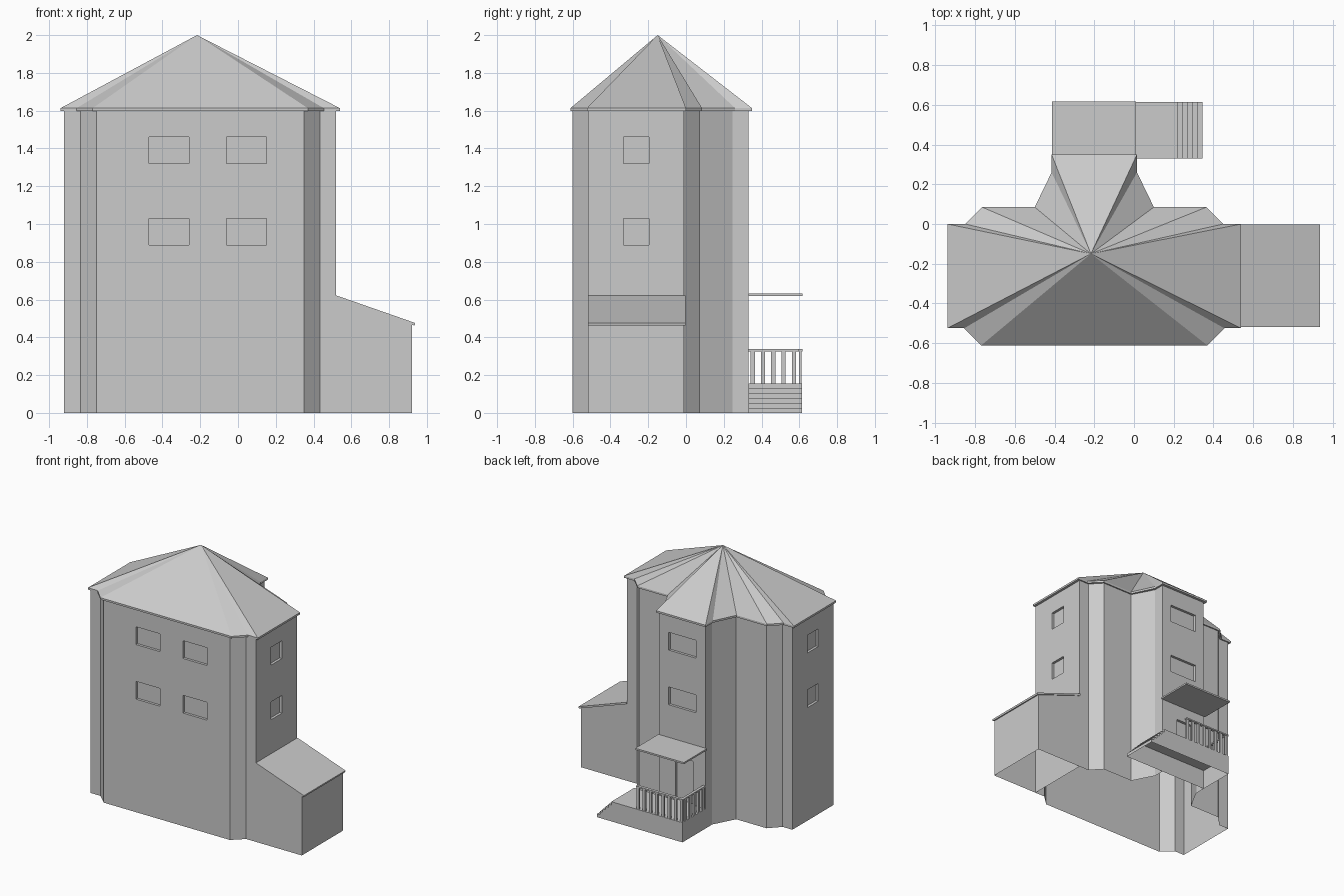
import bpy, bmesh
from mathutils import Vector

cube = bpy.data.objects.get("Cube")
if cube:
    bpy.data.objects.remove(cube, do_unlink=True)

# One plain colour for the whole building
grey = bpy.data.materials.new("plain_grey")
grey.use_nodes = True
GREY = (0.6, 0.6, 0.6, 1)
grey.diffuse_color = GREY
grey.node_tree.nodes["Principled BSDF"].inputs["Base Color"].default_value = GREY

CX = -0.2  # symmetry axis of the tower


def finish(bm, name):
    bmesh.ops.recalc_face_normals(bm, faces=bm.faces[:])
    mesh = bpy.data.meshes.new(name)
    bm.to_mesh(mesh)
    bm.free()
    mesh.materials.append(grey)
    obj = bpy.data.objects.new(name, mesh)
    bpy.context.collection.objects.link(obj)
    return obj


def extrude_outline(bm, points, offset):
    """Closed prism from a planar outline."""
    face = bm.faces.new([bm.verts.new(p) for p in points])
    new = bmesh.ops.extrude_face_region(bm, geom=[face])["geom"]
    top = [v for v in new if isinstance(v, bmesh.types.BMVert)]
    bmesh.ops.translate(bm, verts=top, vec=Vector(offset))


def add_box(bm, x0, x1, y0, y1, z0, z1):
    outline = [(x0, y0, z0), (x1, y0, z0), (x1, y1, z0), (x0, y1, z0)]
    extrude_outline(bm, outline, (0, 0, z1 - z0))


def mirrored(half, z):
    right = [(CX + x, y, z) for x, y in half]
    left = [(CX - x, y, z) for x, y in reversed(half)]
    return right + left


def open_bottom(mesh):
    bm = bmesh.new()
    bm.from_mesh(mesh)
    low = [f for f in bm.faces if all(v.co.z < 0.001 for v in f.verts)]
    bmesh.ops.delete(bm, geom=low, context="FACES")
    bm.to_mesh(mesh)
    bm.free()


# Tower walls
wall_half = [(0.55, -0.60), (0.635, -0.52), (0.72, -0.52), (0.72, -0.01),
             (0.635, -0.01), (0.555, 0.075), (0.29, 0.075), (0.2, 0.245), (0.2, 0.33)]
bm = bmesh.new()
extrude_outline(bm, mirrored(wall_half, 0), (0, 0, 1.6))
walls = finish(bm, "tower_walls")

# Window and door recesses
DEPTH = 0.02
bm = bmesh.new()
for z0, z1 in ((0.89, 1.03), (1.32, 1.46)):
    for x0 in (-0.47, -0.06):
        add_box(bm, x0, x0 + 0.21, -0.7, -0.60 + DEPTH, z0, z1)
    add_box(bm, 0.52 - DEPTH, 0.6, -0.33, -0.195, z0, z1)
    add_box(bm, -1.0, -0.92 + DEPTH, -0.33, -0.195, z0, z1)
    add_box(bm, -0.32, -0.08, 0.33 - DEPTH, 0.4, z0, z1)
add_box(bm, -0.29, -0.14, 0.33 - DEPTH, 0.4, 0.155, 0.50)
cutter = finish(bm, "recess_cutter")
cutter.hide_render = True

cut = walls.modifiers.new("recesses", "BOOLEAN")
cut.operation = "DIFFERENCE"
cut.solver = "EXACT"
cut.object = cutter
bpy.context.view_layer.update()
graph = bpy.context.evaluated_depsgraph_get()
cut_mesh = bpy.data.meshes.new_from_object(walls.evaluated_get(graph))
walls.modifiers.clear()
walls.data = cut_mesh
bpy.data.objects.remove(cutter, do_unlink=True)
open_bottom(walls.data)

# Main roof: thin eave with facets meeting at one peak
roof_half = [(0.57, -0.612), (0.655, -0.525), (0.74, -0.525), (0.74, 0),
             (0.65, 0), (0.565, 0.085), (0.30, 0.085), (0.215, 0.26), (0.215, 0.35)]
bm = bmesh.new()
extrude_outline(bm, mirrored(roof_half, 1.598), (0, 0, 0.015))
cap = max(bm.faces, key=lambda f: f.calc_center_median().z)
peak = bmesh.ops.poke(bm, faces=[cap])["verts"][0]
peak.co = (-0.217, -0.15, 2.0)
finish(bm, "main_roof")

# Side annex with a lean-to roof
bm = bmesh.new()
extrude_outline(bm, [(0.52, -0.52, 0), (0.92, -0.52, 0), (0.92, -0.52, 0.47),
                     (0.52, -0.52, 0.61)], (0, 0.51, 0))
open_bottom(finish(bm, "annex_walls").data)

bm = bmesh.new()
extrude_outline(bm, [(0.52, -0.52, 0.607), (0.935, -0.52, 0.462),
                     (0.938, -0.52, 0.476), (0.52, -0.52, 0.622)], (0, 0.518, 0))
finish(bm, "annex_roof")

# Porch deck with a flight of steps
STEPS, RUN, DECK = 6, 0.025, 0.155
profile = [(-0.40, 0.33, 0), (0.345, 0.33, 0)]
for i in range(STEPS):
    x, z = 0.345 - i * RUN, (i + 1) * DECK / STEPS
    profile += [(x, 0.33, z), (x - RUN, 0.33, z)]
profile[-1] = (-0.40, 0.33, DECK)
bm = bmesh.new()
extrude_outline(bm, profile, (0, 0.285, 0))
open_bottom(finish(bm, "porch_deck_and_steps").data)

# Porch railing along the back and the outer side
bm = bmesh.new()
W = 0.022
for i in range(8):
    x = -0.40 + i * 0.0545
    add_box(bm, x, x + W, 0.598, 0.612, DECK, 0.326)
for i in range(5):
    y = 0.342 + i * 0.0545
    add_box(bm, -0.40, -0.386, y, y + W, DECK, 0.326)
finish(bm, "porch_balusters")

bm = bmesh.new()
add_box(bm, -0.402, 0.005, 0.593, 0.616, 0.326, 0.337)
add_box(bm, -0.402, -0.38, 0.33, 0.593, 0.326, 0.337)
finish(bm, "porch_handrail")

# Flat porch canopy
bm = bmesh.new()
add_box(bm, -0.413, 0.01, 0.33, 0.617, 0.62, 0.633)
finish(bm, "porch_canopy")
